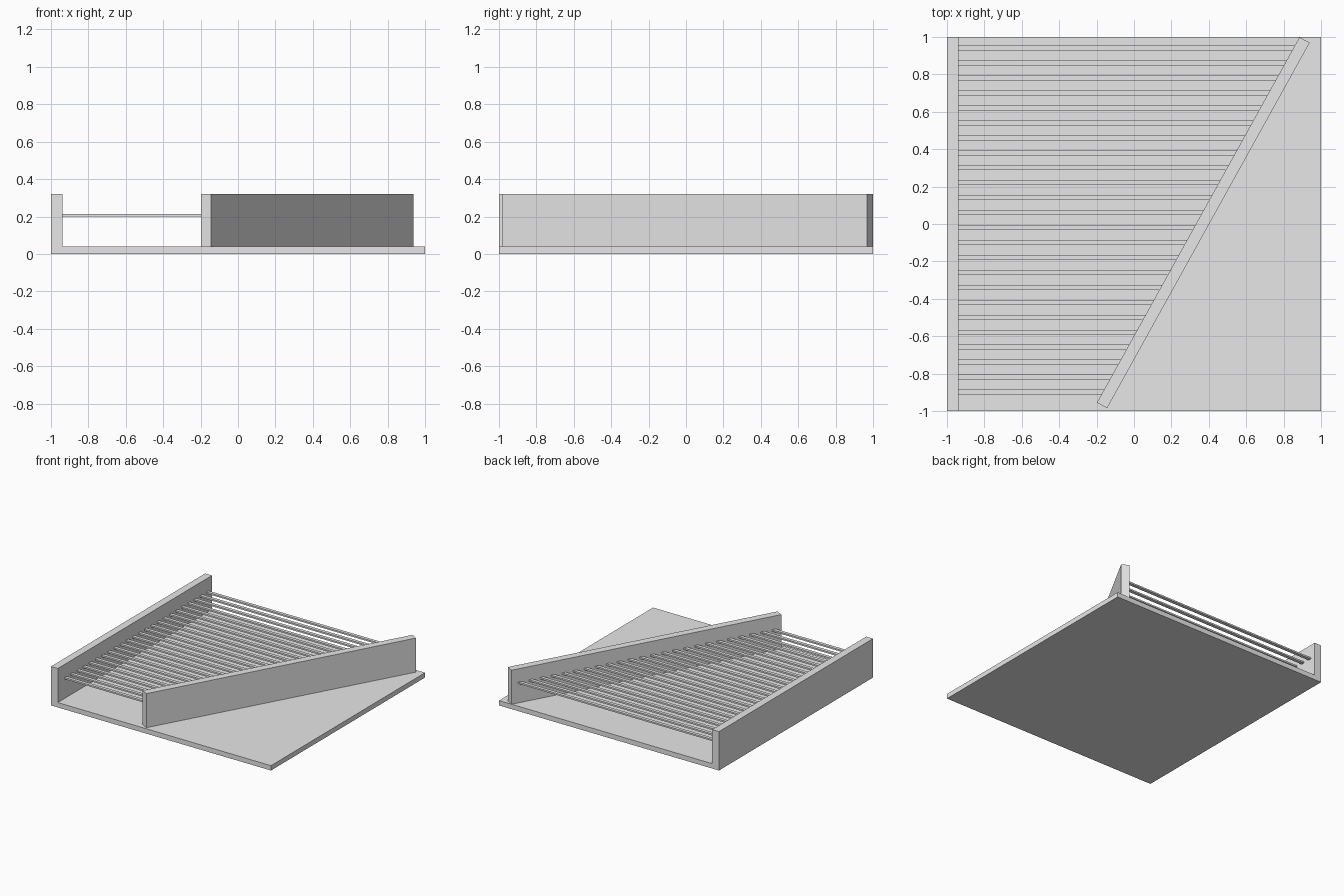
import bpy
from math import atan2
from mathutils import Vector

cube = bpy.data.objects.get("Cube")
if cube:
    bpy.data.objects.remove(cube, do_unlink=True)

GREY = (0.8, 0.8, 0.8, 1)
grey = bpy.data.materials.new("light_grey")
grey.use_nodes = True
grey.diffuse_color = GREY
grey.node_tree.nodes["Principled BSDF"].inputs["Base Color"].default_value = GREY


def box(name, center, size, turn=0):
    bpy.ops.mesh.primitive_cube_add(size=1, location=center, rotation=(0, 0, turn))
    obj = bpy.context.object
    obj.name = name
    obj.scale = size
    obj.data.materials.append(grey)
    return obj


BASE_TOP, WALL_TOP, WALL = 0.04, 0.32, 0.062
wall_z = (BASE_TOP + WALL_TOP) / 2
wall_height = WALL_TOP - BASE_TOP

# Base plate and straight side wall
box("base_plate", (0, 0, BASE_TOP / 2), (2, 2, BASE_TOP))
box("straight_wall", (-1 + WALL / 2, 0, wall_z), (WALL, 2, wall_height))

# Slanted wall along its centre line
start, end = Vector((-0.171, -0.97)), Vector((0.912, 0.984))
run = end - start
middle = (start + end) / 2
box("slanted_wall", (middle.x, middle.y, wall_z),
    (run.length, WALL, wall_height), atan2(run.y, run.x))

# Flat strings spanning from the straight wall into the slanted wall
COUNT, FIRST_Y, STEP = 24, -0.899, 0.08
left_x = -1 + WALL / 2
for i in range(COUNT):
    y = FIRST_Y + i * STEP
    right_x = start.x + run.x * (y - start.y) / run.y
    box(f"string_{i + 1}", ((left_x + right_x) / 2, y, 0.206),
        (right_x - left_x, 0.027, 0.013))
